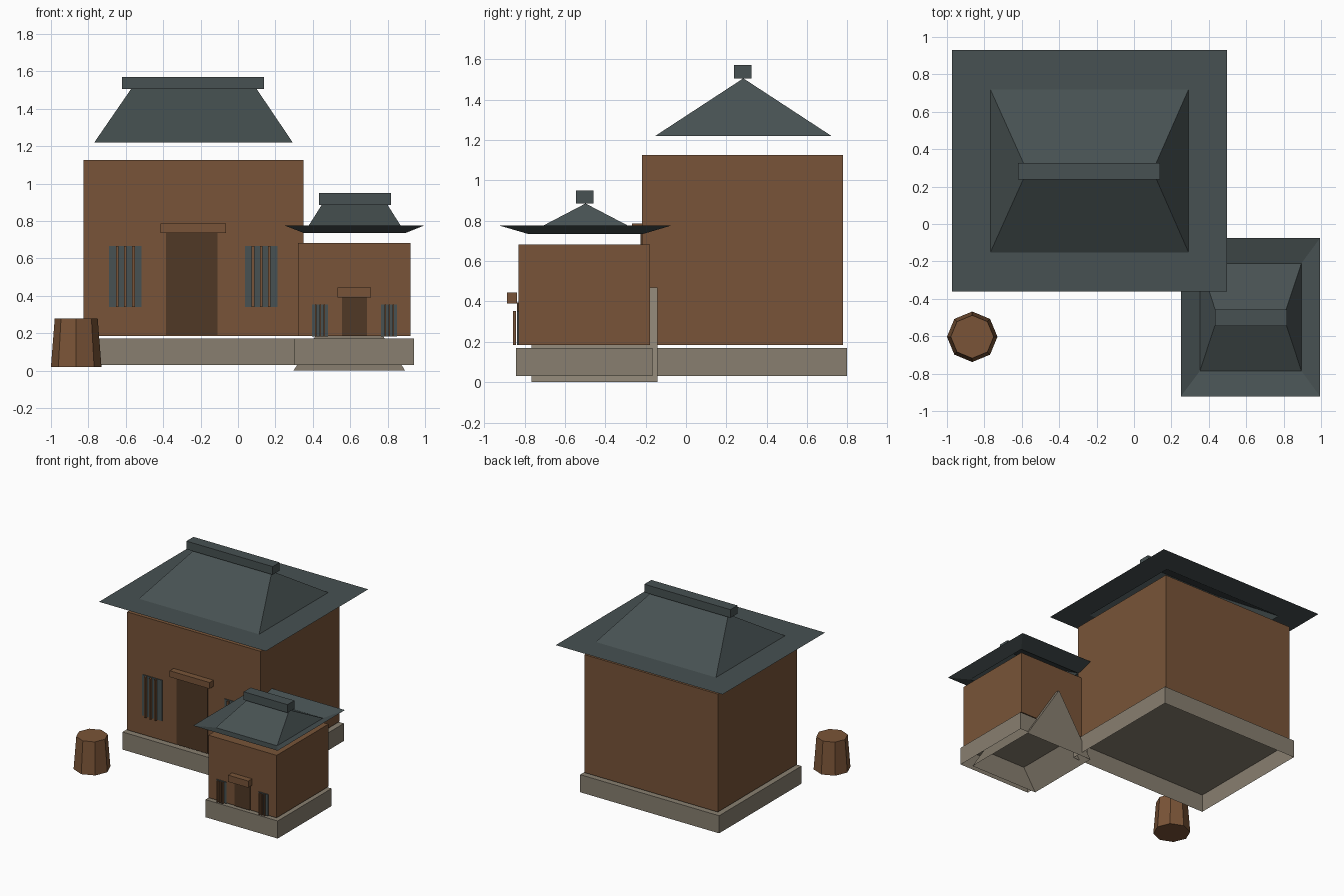
import bpy, math

if "Cube" in bpy.data.objects:
    bpy.data.objects.remove(bpy.data.objects["Cube"])


def material(name, rgb):
    # sRGB 0-255 to linear
    m = bpy.data.materials.new(name)
    lin = [((c / 255 + 0.055) / 1.055) ** 2.4 for c in rgb]
    m.diffuse_color = (*lin, 1)
    m.use_nodes = True
    m.node_tree.nodes["Principled BSDF"].inputs["Base Color"].default_value = m.diffuse_color
    return m


WALL = material("brown_wall", (120, 84, 56))
DOOR = material("dark_wood", (80, 57, 38))
SLATE = material("slate", (71, 81, 82))
STONE = material("stone", (136, 127, 112))
BARREL = material("barrel_wood", (122, 84, 55))


def mesh(name, verts, faces, mat):
    me = bpy.data.meshes.new(name)
    me.from_pydata(verts, [], faces)
    me.materials.append(mat)
    ob = bpy.data.objects.new(name, me)
    bpy.context.collection.objects.link(ob)
    return ob


def rect(x0, x1, y0, y1, z):
    return [(x0, y0, z), (x1, y0, z), (x1, y1, z), (x0, y1, z)]


SIDES = [(i, (i + 1) % 4, (i + 1) % 4 + 4, i + 4) for i in range(4)]


def box(name, x0, x1, y0, y1, z0, z1, mat, bottom=True):
    faces = SIDES + [(4, 5, 6, 7)] + ([(3, 2, 1, 0)] if bottom else [])
    return mesh(name, rect(x0, x1, y0, y1, z0) + rect(x0, x1, y0, y1, z1), faces, mat)


def roof(name, inner, outer, z_in, z_out, ridge_x, ridge_z, block):
    # hipped top rising from the inner rectangle to a ridge line
    yc = (inner[2] + inner[3]) / 2
    mesh(name + "_hip", rect(*inner, z_in) + [(ridge_x[0], yc, ridge_z), (ridge_x[1], yc, ridge_z)],
         [(0, 1, 5, 4), (1, 2, 5), (2, 3, 4, 5), (3, 0, 4)], SLATE)
    # thin eaves ring
    mesh(name + "_eaves", rect(*outer, z_out) + rect(*inner, z_in), SIDES, SLATE)
    box(name + "_ridge_cap", *block, SLATE)


def window(name, x0, x1, z0, z1, wall_y, bar_w, bar_y, n=3):
    # slate pane with upright wooden bars in front
    box(name + "_pane", x0, x1, wall_y - 0.006, wall_y + 0.003, z0, z1, SLATE)
    step = (x1 - x0) / (n + 1)
    for i in range(1, n + 1):
        c = x0 + i * step
        box(f"{name}_bar_{i}", c - bar_w / 2, c + bar_w / 2, bar_y[0], bar_y[1], z0, z1, WALL)


# Main house
box("main_base", -0.85, 0.375, -0.24, 0.797, 0.03, 0.17, STONE, bottom=False)
box("main_walls", -0.825, 0.35, -0.218, 0.777, 0.185, 1.125, WALL)
roof("main_roof", (-0.768, 0.292, -0.152, 0.72), (-0.973, 0.497, -0.36, 0.93), 1.22, 1.22,
     (-0.572, 0.1), 1.505, (-0.62, 0.14, 0.237, 0.325, 1.505, 1.57))
box("main_door", -0.385, -0.11, -0.226, -0.217, 0.19, 0.735, DOOR)
box("main_lintel", -0.415, -0.063, -0.268, -0.217, 0.735, 0.785, WALL)
window("main_window_left", -0.69, -0.515, 0.34, 0.665, -0.218, 0.014, (-0.25, -0.23))
window("main_window_right", 0.037, 0.21, 0.34, 0.665, -0.218, 0.014, (-0.25, -0.23))

# Small annex
box("annex_base", 0.303, 0.94, -0.843, -0.165, 0.03, 0.17, STONE, bottom=False)
box("annex_walls", 0.32, 0.922, -0.83, -0.178, 0.185, 0.683, WALL)
roof("annex_roof", (0.353, 0.895, -0.785, -0.21), (0.25, 0.995, -0.922, -0.075), 0.735, 0.775,
     (0.447, 0.80), 0.885, (0.432, 0.818, -0.545, -0.458, 0.885, 0.95))
box("annex_door", 0.555, 0.69, -0.836, -0.829, 0.185, 0.395, DOOR)
box("annex_lintel", 0.533, 0.711, -0.886, -0.838, 0.39, 0.443, WALL)
window("annex_window_left", 0.395, 0.482, 0.183, 0.353, -0.83, 0.008, (-0.857, -0.842))
window("annex_window_right", 0.765, 0.85, 0.183, 0.353, -0.83, 0.008, (-0.857, -0.842))

# Stone gable wedge running under and behind the annex, open below
xa, xm, xb, zt = 0.297, 0.595, 0.893, 0.47
ya, yb = -0.765, -0.14
mesh("stone_gable",
     [(xa, ya, 0), (xb, ya, 0), (xm, ya, zt), (xa, yb, 0), (xb, yb, 0), (xm, yb, zt)],
     [(0, 1, 2), (5, 4, 3), (1, 4, 5, 2), (3, 0, 2, 5)], STONE)

# Eight-sided tapered barrel
n = 8
ring = [(math.cos(2 * math.pi * i / n), math.sin(2 * math.pi * i / n)) for i in range(n)]
verts = [(-0.865 + r * c, -0.603 + r * s, z) for r, z in ((0.135, 0.02), (0.115, 0.278)) for c, s in ring]
faces = [(i, (i + 1) % n, (i + 1) % n + n, i + n) for i in range(n)]
faces += [tuple(range(n, 2 * n)), tuple(reversed(range(n)))]
mesh("barrel", verts, faces, BARREL)
